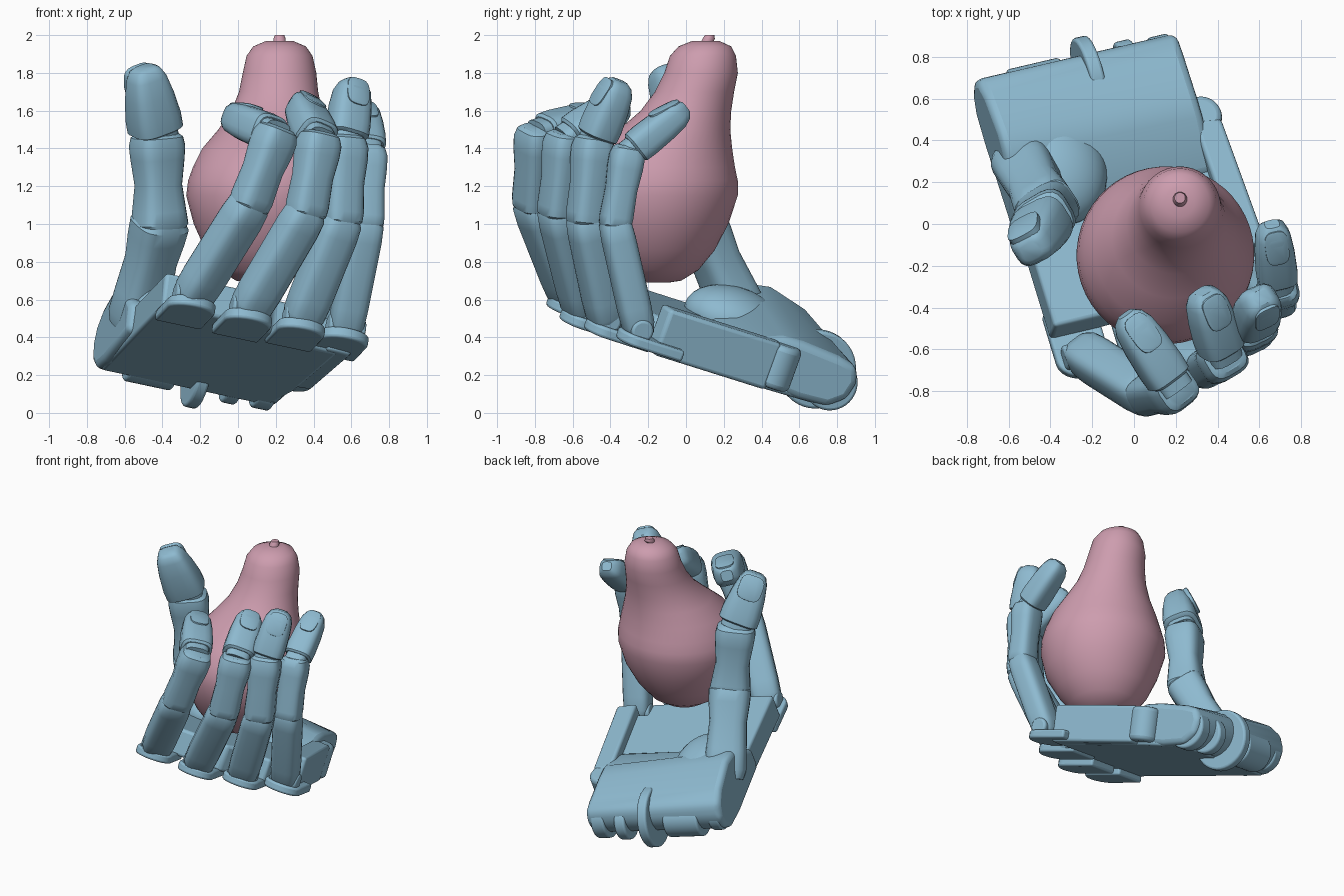
import bpy, bmesh, math
from mathutils import Vector, Matrix

cube = bpy.data.objects.get("Cube")
if cube:
    bpy.data.objects.remove(cube, do_unlink=True)


def material(name, rgb):
    m = bpy.data.materials.new(name)
    m.use_nodes = True
    m.diffuse_color = (*rgb, 1)
    m.node_tree.nodes["Principled BSDF"].inputs["Base Color"].default_value = (*rgb, 1)
    return m


BLUE = material("soft blue", (0.27, 0.49, 0.63))
PINK = material("dusty pink", (0.61, 0.335, 0.425))

# Palm frame: x across the hand, y towards the wrist, z out of the palm
U = Vector((0.94, 0.22, -0.2)).normalized()
B = Vector((-0.25, 0.92, -0.3))
B = (B - U * B.dot(U)).normalized()
N = U.cross(B)
PALM = Matrix((U, B, N)).transposed().to_4x4()
PALM.translation = (-0.05, 0.1, 0.35)


def finish(name, bm, mat=BLUE, matrix=None, bevel=0, angle=40):
    bmesh.ops.recalc_face_normals(bm, faces=bm.faces)
    me = bpy.data.meshes.new(name)
    bm.to_mesh(me)
    bm.free()
    ob = bpy.data.objects.new(name, me)
    bpy.context.collection.objects.link(ob)
    me.materials.append(mat)
    if matrix:
        ob.matrix_world = matrix
    if bevel:
        mod = ob.modifiers.new("edge", 'BEVEL')
        mod.width, mod.segments, mod.limit_method = bevel, 3, 'ANGLE'
    bpy.ops.object.select_all(action='DESELECT')
    ob.select_set(True)
    bpy.context.view_layer.objects.active = ob
    bpy.ops.object.shade_smooth_by_angle(angle=math.radians(angle))
    return ob


def loft(name, rings, mat=BLUE, sides=20, power=0.6, angle=35):
    """Skin over rings of (centre, half width vector, half depth vector)."""
    bm = bmesh.new()
    loops = []
    for c, w, d in rings:
        loop = []
        for i in range(sides):
            a = math.tau * (i + 0.5) / sides
            co, si = math.cos(a), math.sin(a)
            loop.append(bm.verts.new(c + w * math.copysign(abs(co) ** power, co)
                                     + d * math.copysign(abs(si) ** power, si)))
        loops.append(loop)
    for p, q in zip(loops, loops[1:]):
        for i in range(sides):
            j = (i + 1) % sides
            bm.faces.new((p[i], p[j], q[j], q[i]))
    bm.faces.new(loops[0])
    bm.faces.new(loops[-1])
    return finish(name, bm, mat, angle=angle)


def extrude(name, points, low, high, matrix, bevel):
    """Prism of a flat outline between two heights."""
    bm = bmesh.new()
    face = bm.faces.new([bm.verts.new((x, y, low)) for x, y in points])
    top = bmesh.ops.extrude_face_region(bm, geom=[face])["geom"]
    bmesh.ops.translate(bm, vec=(0, 0, high - low),
                        verts=[v for v in top if isinstance(v, bmesh.types.BMVert)])
    return finish(name, bm, matrix=matrix, bevel=bevel)


def barrel(name, pos, radius, width, along='x', bevel=0.015):
    bm = bmesh.new()
    bmesh.ops.create_cone(bm, cap_ends=True, segments=40, radius1=radius,
                          radius2=radius, depth=width)
    turn = Matrix.Rotation(math.pi / 2, 4, 'Y') if along == 'x' else Matrix()
    return finish(name, bm, matrix=PALM @ Matrix.Translation(pos) @ turn, bevel=bevel)


# Pear body and stem
pear = [(.13, -.17, .69, .08), (.13, -.165, .70, .14), (.13, -.165, .755, .23),
        (.14, -.16, .86, .312), (.15, -.16, 1.0, .385), (.15, -.15, 1.15, .425),
        (.155, -.145, 1.23, .42), (.16, -.14, 1.3, .40), (.17, -.115, 1.4, .36),
        (.19, -.06, 1.5, .295), (.205, 0, 1.6, .24), (.215, .045, 1.7, .21),
        (.22, .08, 1.8, .195), (.22, .09, 1.89, .175), (.22, .1, 1.94, .14), (.22, .105, 1.97, .07)]
loft("pear", [(Vector((x, y, z)), Vector((r, 0, 0)), Vector((0, r, 0))) for x, y, z, r in pear],
     PINK, sides=48, power=1, angle=70)
loft("pear_stem", [(Vector((.22, y, z)), Vector((r, 0, 0)), Vector((0, r, 0)))
                   for y, z, r in [(.1, 1.94, .03), (.12, 1.98, .034), (.125, 2.0, .026)]],
     PINK, sides=12, power=1)

# Segment profiles: position along the bone, thickness
LOWER = [(-.1, .55), (-.06, .82), (.04, 1), (.2, 1.04), (.85, 1.04), (1, .98), (1.06, .75)]
MIDDLE = [(-.12, .6), (-.02, .95), (.1, 1), (.5, .95), (.8, 1.06), (.97, 1.06), (1.08, .92), (1.12, .7)]
TIP = [(.12, .85), (.15, 1), (.3, 1.03), (.6, .98), (.83, .87), (.94, .68), (1, .38)]
THUMB_LOWER = [(-.12, .95), (0, 1.08), (.25, 1.03), (.6, .95), (.85, 1.05), (1, 1.08), (1.1, .8)]
THUMB_MIDDLE = [(-.12, .8), (0, 1.04), (.15, .98), (.45, .86), (.75, .98), (.9, 1.02), (1, .95), (1.06, .7)]
THUMB_TIP = [(.09, .85), (.12, 1), (.3, 1), (.6, .88), (.85, .72), (.96, .56), (1, .36)]


def segment(name, a, b, hinge, width, depth, profile):
    v = (b - a).normalized()
    out = v.cross(hinge).normalized()
    side = out.cross(v)
    loft(name, [(a + (b - a) * t, side * width * s, out * depth * s) for t, s in profile])
    return v, out, side


def digit(name, joints, width, depth, hinge=None, lower=LOWER, middle=MIDDLE, last=TIP):
    base, mid, end, tip = [Vector(j) for j in joints]
    if hinge is None:
        hinge = (mid - base).cross(tip - end).normalized()
    segment(name + "_lower", base, mid, hinge, width, depth, lower)
    segment(name + "_middle", mid, end, hinge, width, depth, middle)
    v, out, side = segment(name + "_tip", end, tip, hinge, width * 1.02, depth, last)
    # Narrow collar inside the last joint
    loft(name + "_collar", [(end + (tip - end) * t, side * width * .8, out * depth * .8)
                            for t in (0, .3)])
    # Rounded square nail lying on the back of the tip
    tilt = (out + v * .22).normalized()
    along = side.cross(tilt) * (tip - end).length * .22
    spot = end + (tip - end) * .74 + out * depth * .46
    loft(name + "_nail", [(spot + tilt * depth * h, side * width * s, along * s / .62)
                          for h, s in ((0, .62), (.42, .62), (.46, .56))])


fingers = {
    "index": [(-.24, -.62, .62), (.06, -.81, 1.10), (.20, -.79, 1.47), (-.04, -.43, 1.57)],
    "middle": [(.06, -.55, .55), (.36, -.68, 1.06), (.43, -.64, 1.44), (.33, -.32, 1.65)],
    "ring": [(.34, -.42, .50), (.55, -.53, 1.02), (.57, -.49, 1.42), (.61, -.35, 1.76)],
    "pinky": [(.57, -.25, .45), (.68, -.375, 1.0), (.69, -.31, 1.37), (.66, .0, 1.62)],
}
for name, joints in fingers.items():
    size = .092 if name == "pinky" else .105
    digit(name, joints, size, size * .92)

# Thumb and the mound beneath it
digit("thumb", [(-.53, .29, .52), (-.415, .07, 1.0), (-.43, .02, 1.46), (-.495, -.13, 1.83)],
      .135, .12, Vector((.85, .5, .1)), THUMB_LOWER, THUMB_MIDDLE, THUMB_TIP)
bm = bmesh.new()
bmesh.ops.create_uvsphere(bm, u_segments=32, v_segments=16, radius=1)
finish("thumb_mound", bm, matrix=PALM @ Matrix.Translation((-.3, .19, .15)) @ Matrix.Diagonal((.24, .28, .17, 1)))

# Palm plate with a rounded knuckle tray under each finger
to_palm = PALM.inverted()
front = []
for name, joints in fingers.items():
    k = to_palm @ Vector(joints[0])
    r = .13
    arc = [(k.x - r * math.cos(a), k.y - r * .75 * math.sin(a))
           for a in [math.pi * i / 12 for i in range(13)]]
    extrude(name + "_tray", arc + [(k.x + r, k.y + .25), (k.x - r, k.y + .25)],
            k.z - .09, k.z - .03, PALM, .015)
    front += [(k.x - r, k.y + .12), (k.x + r, k.y + .12)]
    barrel(name + "_knuckle_pin", k, .06, .2)
front[-1] = (.5, front[-1][1])
extrude("palm_plate", front + [(.46, .3), (.4, .6), (-.53, .6)], -.06, .13, PALM, .02)

# Edge plate on the little finger side and its rear knob
edge = [(.43, -.43), (.57, -.41), (.535, .24), (.4, .26)]
extrude("palm_edge", edge, -.055, .205, PALM, .02)
barrel("edge_knob", (.45, .28, .08), .1, .24, 'z', .03)

# Heel block, drawn from the side, swept across the wrist and lower at the far end
heel = [(.0, -.03), (.0, .13), (.26, .33), (.38, .35), (.6, .29), (.70, .22),
        (.735, .12), (.71, .02), (.62, -.05), (.45, -.06)]
SIDEWAYS = Matrix(((0, 0, 1, 0), (1, 0, 0, 0), (0, 1, 0, 0), (0, 0, 0, 1)))
block = extrude("palm_heel", heel, -.56, .45, PALM @ SIDEWAYS, .04)
for v in block.data.vertices:
    if v.co.z > 0 and v.co.y > .2:
        v.co.y = .2 + (v.co.y - .2) * .25

# Wrist hinge discs
for name, x, y, z, radius, width in [("wrist_disc", .0, .62, .07, .21, .07),
                                     ("wrist_barrel", -.25, .63, .06, .13, .26),
                                     ("wrist_lug_inner", .2, .64, .06, .13, .08),
                                     ("wrist_lug_outer", .37, .605, .07, .145, .1),
                                     ("wrist_lug_side", -.49, .61, .08, .12, .08)]:
    barrel(name, (x, y, z), radius, width)
